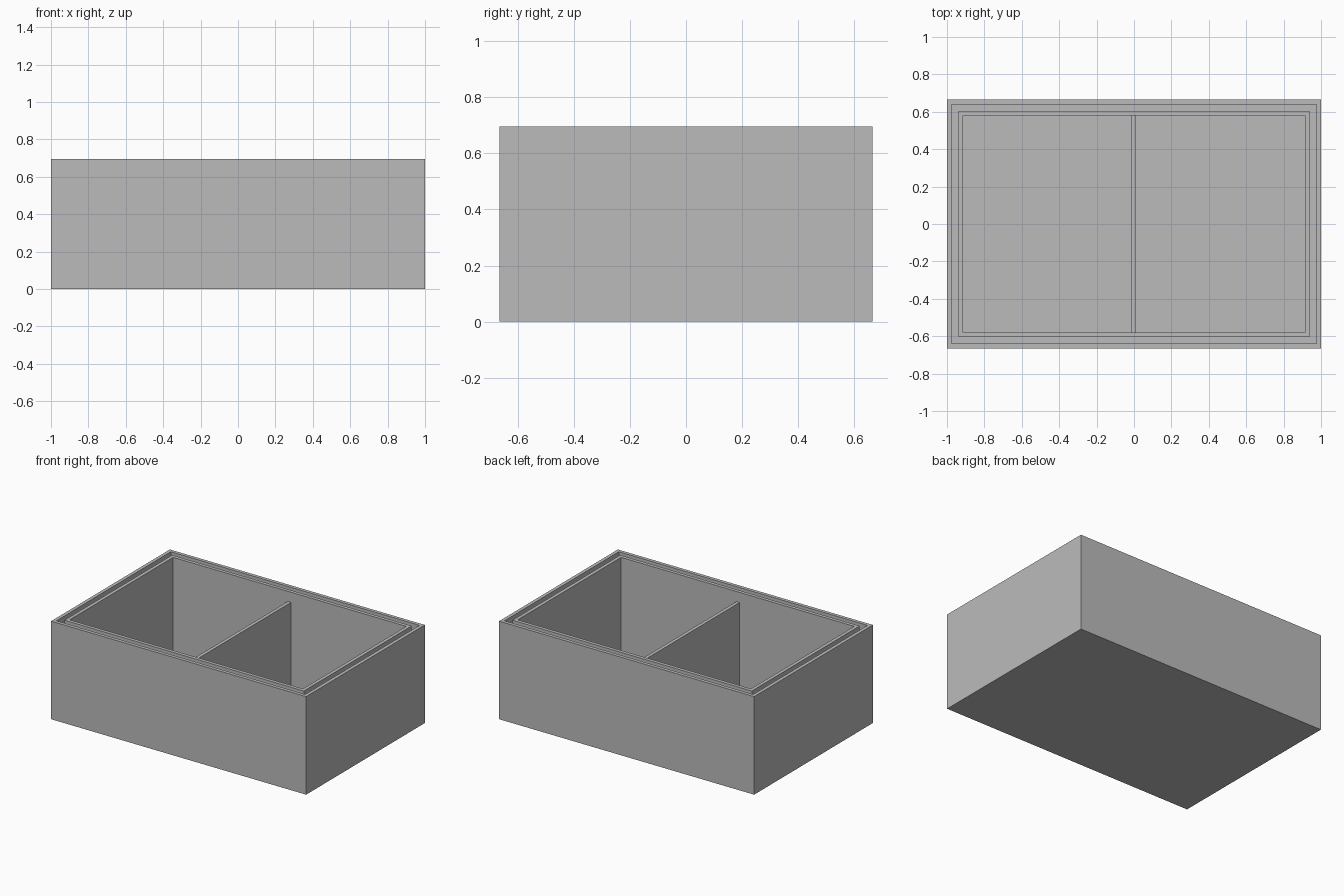
import bpy
import bmesh

cube = bpy.data.objects.get("Cube")
if cube:
    bpy.data.objects.remove(cube, do_unlink=True)

HALF_X, HALF_Y, HEIGHT = 1.0, 0.665, 0.695
WALL, GAP = 0.025, 0.036
LEDGE = HEIGHT - 0.072       # groove floor and divider top
FLOOR = 0.025

grey = bpy.data.materials.new("grey plastic")
grey.use_nodes = True
colour = (0.5, 0.5, 0.5, 1)
grey.diffuse_color = colour
grey.node_tree.nodes["Principled BSDF"].inputs["Base Color"].default_value = colour


def finish(name, bm):
    bmesh.ops.recalc_face_normals(bm, faces=bm.faces)
    mesh = bpy.data.meshes.new(name)
    bm.to_mesh(mesh)
    bm.free()
    mesh.materials.append(grey)
    obj = bpy.data.objects.new(name, mesh)
    bpy.context.collection.objects.link(obj)
    return obj


# Box body: rectangular loops run from the base, over the grooved rim, to the floor
groove_out = WALL
groove_in = WALL + GAP
inside = groove_in + WALL
profile = [(0, 0), (0, HEIGHT), (groove_out, HEIGHT), (groove_out, LEDGE),
           (groove_in, LEDGE), (groove_in, HEIGHT), (inside, HEIGHT), (inside, FLOOR)]
bm = bmesh.new()
loops = []
for inset, z in profile:
    x, y = HALF_X - inset, HALF_Y - inset
    loops.append([bm.verts.new((sx * x, sy * y, z))
                  for sx, sy in ((-1, -1), (1, -1), (1, 1), (-1, 1))])
for low, high in zip(loops, loops[1:]):
    for i in range(4):
        j = (i + 1) % 4
        bm.faces.new((low[i], low[j], high[j], high[i]))
bm.faces.new(loops[0])
bm.faces.new(loops[-1])
finish("box_body", bm)

# Divider between the two compartments
bm = bmesh.new()
bmesh.ops.create_cube(bm, size=1)
bmesh.ops.scale(bm, verts=bm.verts, vec=(WALL, 2 * (HALF_Y - inside), LEDGE - FLOOR))
divider = finish("divider", bm)
divider.location = (-0.002, 0, (LEDGE + FLOOR) / 2)
